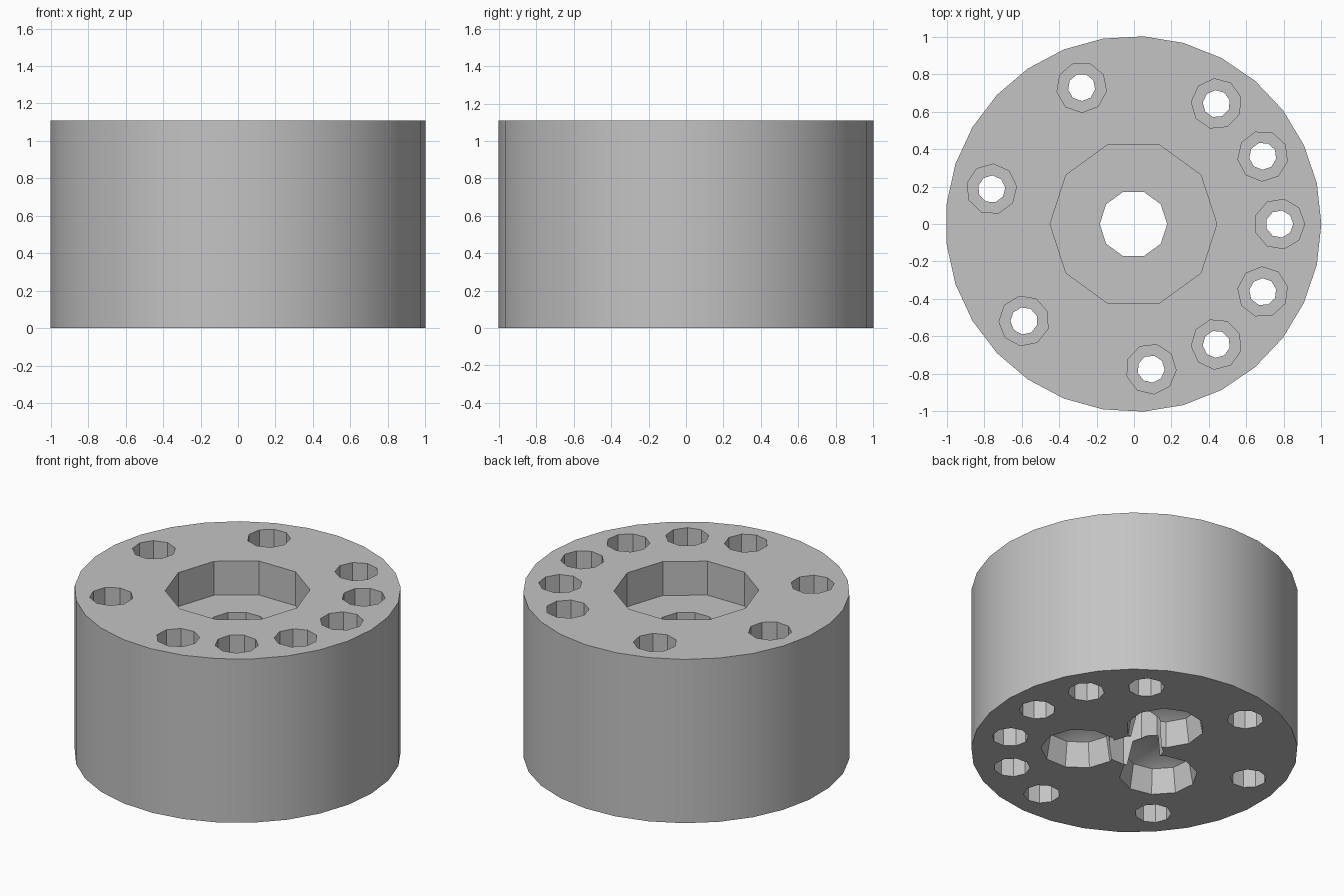
import bpy
import bmesh
from math import cos, sin, tau, radians
from mathutils import Matrix

cube = bpy.data.objects.get("Cube")
if cube:
    bpy.data.objects.remove(cube, do_unlink=True)

HEIGHT = 1.11
AXIS_X = -0.003
OVER = 0.05  # how far cutters poke out of the body


def lathe(name, profile, sides, angle=0.0, distance=0.0):
    """Revolve (radius, z) points, then place the solid on a bolt circle."""
    bm = bmesh.new()
    rings = [[bm.verts.new((r * cos(tau * i / sides), r * sin(tau * i / sides), z))
              for i in range(sides)] for r, z in profile]
    for low, high in zip(rings, rings[1:]):
        for i in range(sides):
            j = (i + 1) % sides
            bm.faces.new((low[i], low[j], high[j], high[i]))
    bm.faces.new(rings[0][::-1])
    if profile[-1][0] > 0:
        bm.faces.new(rings[-1])
    bmesh.ops.remove_doubles(bm, verts=bm.verts[:], dist=0.0001)
    bmesh.ops.recalc_face_normals(bm, faces=bm.faces[:])
    place = (Matrix.Translation((AXIS_X, 0, 0)) @ Matrix.Rotation(angle, 4, "Z")
             @ Matrix.Translation((distance, 0, 0)))
    bm.transform(place)
    mesh = bpy.data.meshes.new(name)
    bm.to_mesh(mesh)
    bm.free()
    obj = bpy.data.objects.new(name, mesh)
    bpy.context.collection.objects.link(obj)
    return obj


# Main drum
body = lathe("drum_body", [(1.003, 0), (1.003, HEIGHT)], 29)

# Central bore with a wide recess at the top
cutters = [lathe("center_bore", [(0.18, -OVER), (0.18, HEIGHT - 0.23),
                                 (0.445, HEIGHT - 0.23), (0.445, HEIGHT + OVER)], 10)]

# Stepped holes on a circle of thirteen places, four of them left solid
hole = [(0.112, -OVER), (0.112, 0.4), (0.073, 0.4), (0.073, 0.62),
        (0.134, 0.62), (0.134, HEIGHT + OVER)]
for place in range(13):
    if place not in (3, 5, 7, 9):
        cutters.append(lathe("rim_hole", hole, 9, tau * place / 13, 0.78))

# Three tapered pockets with conical ceilings underneath
pocket = [(0.248, -OVER), (0.24, 0), (0.212, 0.165), (0, 0.29)]
for i in range(3):
    cutters.append(lathe("bottom_pocket", pocket, 10, radians(84) + tau * i / 3, 0.335))

# Cut everything out of the drum
bpy.ops.object.select_all(action="DESELECT")
body.select_set(True)
bpy.context.view_layer.objects.active = body
for cutter in cutters:
    cutter.hide_render = True
    mod = body.modifiers.new("cut", "BOOLEAN")
    mod.operation = "DIFFERENCE"
    mod.solver = "EXACT"
    mod.object = cutter
    bpy.ops.object.modifier_apply(modifier=mod.name)
    bpy.data.objects.remove(cutter, do_unlink=True)

# Single gray metal colour
gray = bpy.data.materials.new("plain_gray")
gray.use_nodes = True
color = (0.55, 0.55, 0.55, 1)
gray.diffuse_color = color
gray.node_tree.nodes["Principled BSDF"].inputs["Base Color"].default_value = color
body.data.materials.clear()
body.data.materials.append(gray)
bpy.ops.object.shade_smooth_by_angle(angle=radians(30))
